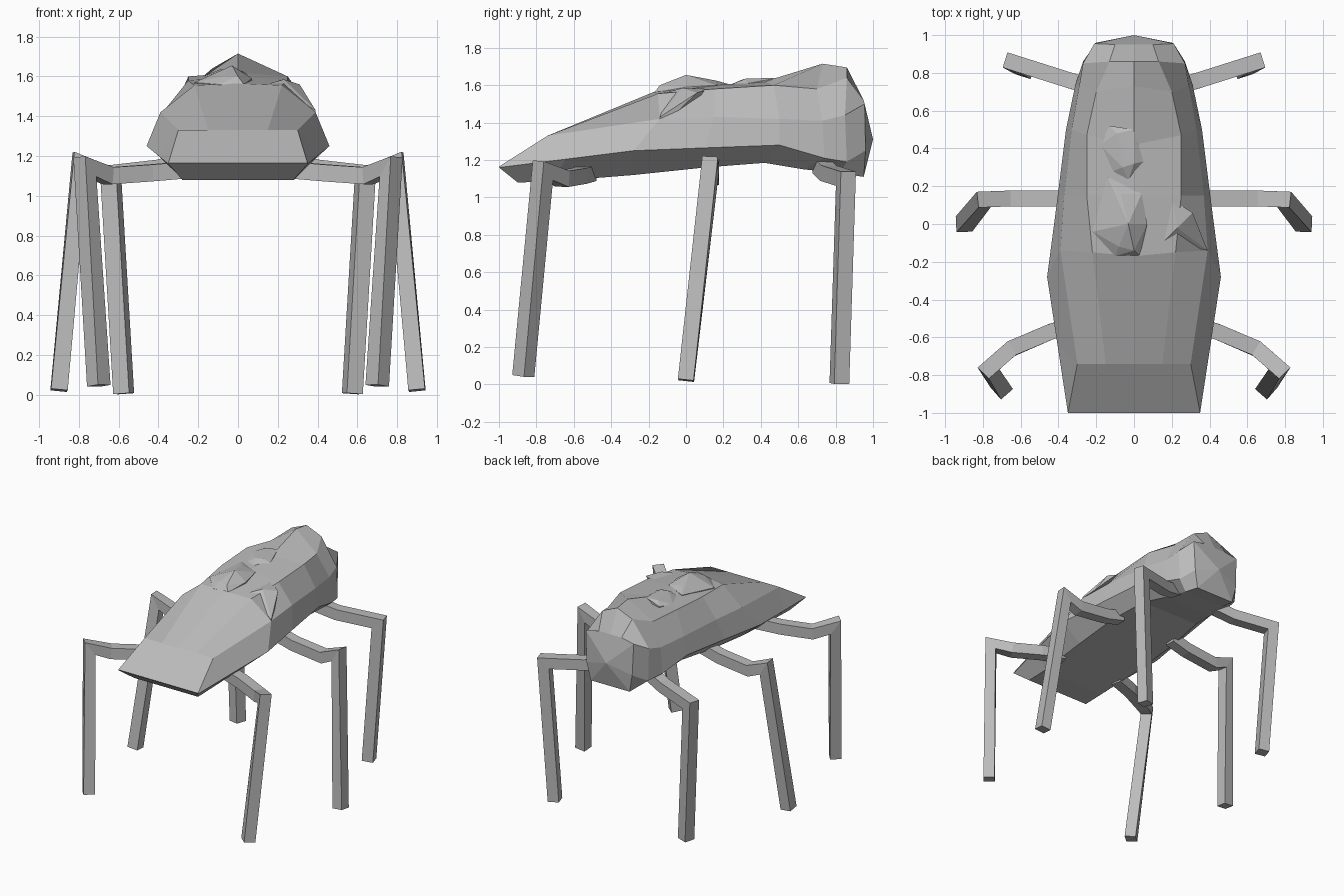
import bpy, bmesh, math
from mathutils import Vector as V

if "Cube" in bpy.data.objects:
    bpy.data.objects.remove(bpy.data.objects["Cube"])

grey = bpy.data.materials.new("grey")
grey.diffuse_color = (0.5, 0.5, 0.5, 1)
grey.use_nodes = True
grey.node_tree.nodes["Principled BSDF"].inputs["Base Color"].default_value = grey.diffuse_color


def finish(name, bm):
    bmesh.ops.recalc_face_normals(bm, faces=bm.faces[:])
    me = bpy.data.meshes.new(name)
    bm.to_mesh(me)
    bm.free()
    me.materials.append(grey)
    ob = bpy.data.objects.new(name, me)
    bpy.context.collection.objects.link(ob)
    return ob


# Body: half rings running belly, flank, shoulder, back edge, ridge (x, y, z)
rings = [
    [(.28, -.9, 1.08), (.35, -1, 1.16), (.35, -1, 1.165), (.17, -1, 1.165), (0, -1, 1.165)],
    [(.28, -.72, 1.085), (.405, -.64, 1.205), (.30, -.74, 1.33), (.15, -.74, 1.33), (0, -.74, 1.33)],
    [(.30, -.28, 1.12), (.46, -.28, 1.25), (.39, -.14, 1.42), (.22, -.15, 1.555), (0, -.17, 1.565)],
    [(.30, .1, 1.16), (.41, .1, 1.265), (.37, .15, 1.43), (.25, .15, 1.58), (0, .15, 1.60)],
    [(.26, .42, 1.185), (.36, .5, 1.28), (.33, .5, 1.42), (.25, .47, 1.60), (0, .42, 1.62)],
    [(.22, .63, 1.15), (.31, .74, 1.21), (.29, .73, 1.41), (.20, .70, 1.58), (0, .73, 1.715)],
    [(.18, .82, 1.13), (.27, .86, 1.19), (.27, .85, 1.44), (.13, .86, 1.64), (0, .86, 1.695)],
    [(.17, .95, 1.11), (.20, .96, 1.25), (.21, .955, 1.50), (.10, .95, 1.52), (0, .95, 1.52)],
]
bm = bmesh.new()
loops = []
for r in rings:
    right = [bm.verts.new(p) for p in r]
    left = [bm.verts.new((-x, y, z)) for x, y, z in r[-2::-1]]
    loops.append(right + left)
n = len(loops[0])
for a, b in zip(loops, loops[1:]):
    for i in range(n):
        j = (i + 1) % n
        bm.faces.new((a[i], a[j], b[j], b[i]))
bm.faces.new(loops[0])
tail = bm.verts.new((0, 1.0, 1.31))
for i in range(n):
    bm.faces.new((loops[-1][i], loops[-1][(i + 1) % n], tail))
finish("body", bm)


# Low faceted lumps on the back: base outline, a sunk floor and a short crest
def lump(name, base, crest, sink=.06):
    bm = bmesh.new()
    pts = base + [(x, y, z - sink) for x, y, z in base] + crest
    vs = [bm.verts.new(p) for p in pts]
    res = bmesh.ops.convex_hull(bm, input=vs)
    junk = {e for e in res["geom_interior"] + res["geom_unused"]
            if isinstance(e, bmesh.types.BMVert)}
    bmesh.ops.delete(bm, geom=list(junk), context='VERTS')
    finish(name, bm)


lump("front_lump",
     [(-.22, -.04, 1.57), (-.10, -.17, 1.56), (.03, -.17, 1.56), (.07, .0, 1.59),
      (.04, .16, 1.60), (-.14, .25, 1.60)],
     [(-.08, -.12, 1.60), (.0, -.14, 1.60), (-.03, .0, 1.655), (-.07, .16, 1.625)])
lump("rear_lump",
     [(-.18, .42, 1.60), (-.11, .28, 1.60), (-.03, .23, 1.60), (.05, .33, 1.61),
      (.0, .5, 1.64), (-.13, .52, 1.61)],
     [(-.06, .30, 1.63), (.0, .32, 1.635), (-.09, .48, 1.635)])
# Raised flake on the right shoulder
lump("shoulder_flake",
     [(.39, -.14, 1.43), (.20, .13, 1.58), (.16, -.09, 1.565)],
     [(.31, .06, 1.56), (.23, -.02, 1.585)])


# Legs: square bars mitred at each joint
def leg(name, path, half=.042):
    pts = [V(p) for p in path]
    dirs = [(b - a).normalized() for a, b in zip(pts, pts[1:])]
    for s in (1, -1):
        bm = bmesh.new()
        prev = None
        for i, p in enumerate(pts):
            d0, d1 = dirs[max(i - 1, 0)], dirs[min(i, len(dirs) - 1)]
            t = (d0 + d1).normalized()
            h = dirs[min(i, len(dirs) - 2)]
            side = V((-h.y, h.x, 0)).normalized()
            side = (side - t * side.dot(t)).normalized()
            up = t.cross(side) * min(1 / max(t.dot(d0), .3), 1.5)
            ring = [bm.verts.new(((p + (side * a + up * b) * half) * V((1, 1, 1)).x))
                    for a, b in ((1, 1), (-1, 1), (-1, -1), (1, -1))]
            if prev:
                for k in range(4):
                    m = (k + 1) % 4
                    bm.faces.new((prev[k], prev[m], ring[m], ring[k]))
            else:
                bm.faces.new(ring)
            prev = ring
        bm.faces.new(prev)
        for v in bm.verts:
            v.co.x *= s
        finish(("right_" if s > 0 else "left_") + name, bm)


leg("front_leg", [(.26, -.52, 1.13), (.44, -.57, 1.115), (.65, -.66, 1.10),
                  (.77, -.765, 1.145), (.70, -.87, .045)])
leg("middle_leg", [(.25, .135, 1.18), (.40, .135, 1.14), (.66, .135, 1.11),
                   (.795, .13, 1.165), (.90, .0, .022)])
leg("back_leg", [(.20, .72, 1.17), (.34, .76, 1.13), (.64, .855, 1.10), (.575, .82, .005)])
